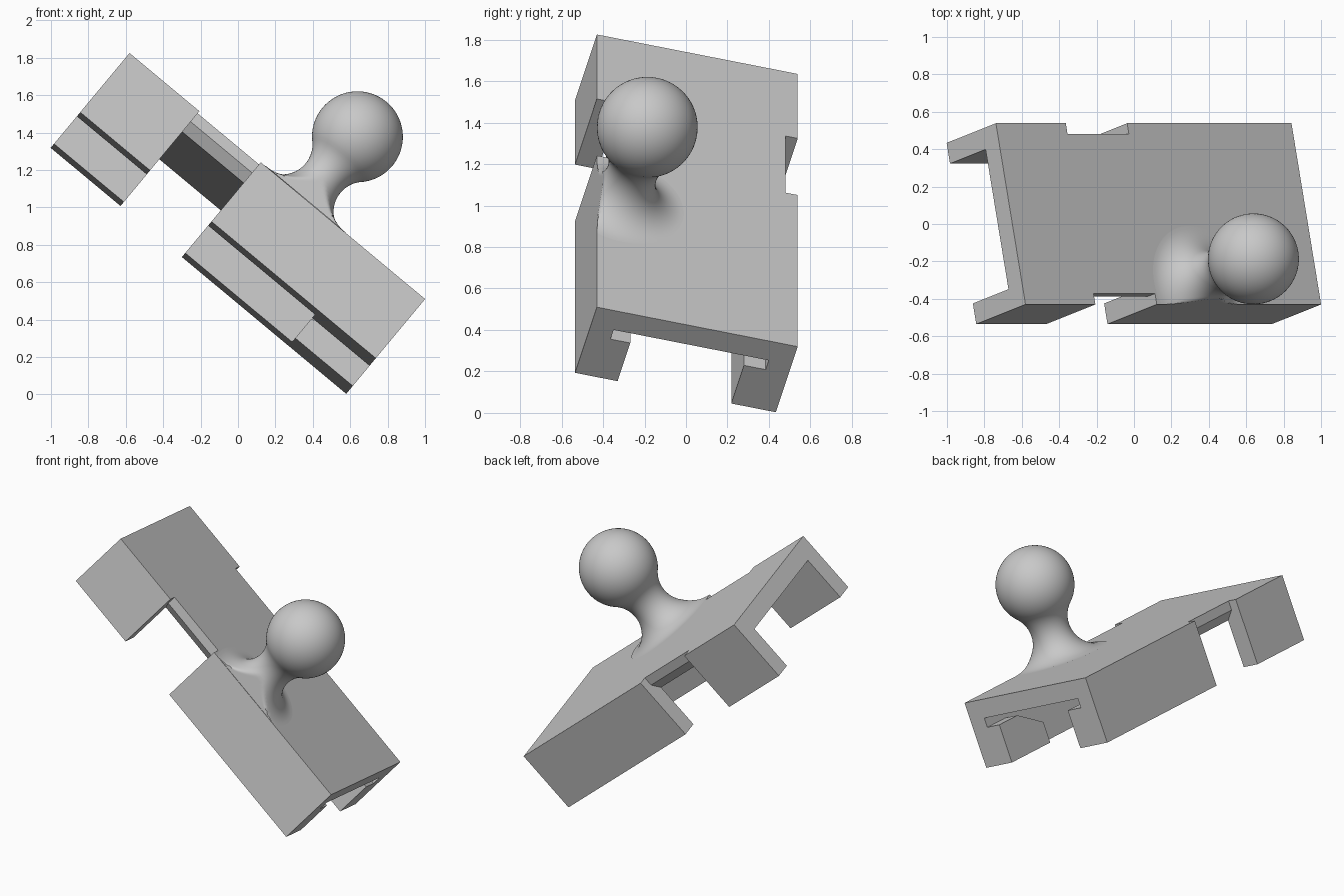
import bpy, bmesh, math
from mathutils import Matrix, Vector

cube = bpy.data.objects.get("Cube")
if cube:
    bpy.data.objects.remove(cube, do_unlink=True)

# One plain grey finish
grey = bpy.data.materials.new("plain_grey")
grey.use_nodes = True
GREY = (0.58, 0.58, 0.58, 1)
grey.diffuse_color = GREY
grey.node_tree.nodes["Principled BSDF"].inputs["Base Color"].default_value = GREY

# Tilted frame of the bracket: u along, v across to the back, n up out of the plate
corner = Vector((-0.58, -0.43, 1.825))
u = Vector((0.7687, 0, -0.6397)).normalized()
v = Vector((-0.154, 0.969, -0.194))
v = (v - u * v.dot(u)).normalized()
n = u.cross(v)
FRAME = Matrix.Translation(corner) @ Matrix((u, v, n)).transposed().to_4x4()

LENGTH, WIDTH, DEPTH = 2.056, 1.0, 0.425
WALL, PLATE = 0.114, 0.118


def finish(name, bm):
    bmesh.ops.recalc_face_normals(bm, faces=bm.faces)
    bm.transform(FRAME)
    mesh = bpy.data.meshes.new(name)
    bm.to_mesh(mesh)
    bm.free()
    mesh.materials.append(grey)
    obj = bpy.data.objects.new(name, mesh)
    bpy.context.collection.objects.link(obj)
    return obj


def prism(name, points, place, start, end):
    """Extrude a flat outline; place(p, q, t) gives its local position."""
    bm = bmesh.new()
    rings = [[bm.verts.new(place(p, q, t)) for p, q in points] for t in (start, end)]
    for ring in rings:
        bm.faces.new(ring)
    for i in range(len(points)):
        j = (i + 1) % len(points)
        bm.faces.new((rings[0][i], rings[0][j], rings[1][j], rings[1][i]))
    return finish(name, bm)


def along(p, q, t):
    return (t, p, q)


# Channel body: top plate with two side walls
outline = [(0, 0), (WIDTH, 0), (WIDTH, -DEPTH), (WIDTH - WALL, -DEPTH),
           (WIDTH - WALL, -PLATE), (WALL, -PLATE), (WALL, -DEPTH), (0, -DEPTH)]
body = prism("channel_body", outline, along, 0, LENGTH)

# Gap through each wall, leaving a bevelled plate edge
gap = [(-0.1, 0.1), (0.06, 0.1), (0.06, -0.06), (WALL, -PLATE - 0.001),
       (0.2, -PLATE - 0.001), (0.2, -0.6), (-0.1, -0.6)]
for mirrored in (False, True):
    pts = [(WIDTH - p if mirrored else p, q) for p, q in gap]
    cutter = prism("gap_cutter", pts, along, 0.486, 0.913)
    cutter.hide_render = True
    mod = body.modifiers.new("gap", 'BOOLEAN')
    mod.operation, mod.solver, mod.object = 'DIFFERENCE', 'EXACT', cutter
    bpy.context.view_layer.objects.active = body
    bpy.ops.object.modifier_apply(modifier=mod.name)
    bpy.data.objects.remove(cutter, do_unlink=True)

# Retaining lips inside the walls at the low end, with a sloped rear corner
lip = [(LENGTH, -0.178), (LENGTH, -DEPTH), (LENGTH - 0.4, -DEPTH),
       (LENGTH - 0.4, -0.29), (LENGTH - 0.19, -0.178)]
for name, a, b in (("front_lip", WALL, 0.212), ("back_lip", 0.778, WIDTH - WALL)):
    prism(name, lip, lambda p, q, t: (p, t, q), a, b)

# Ball knob: flared neck running into a sphere, turned about the n axis
KNOB_U, KNOB_V, BALL_N, BALL_R = 1.223, 0.128, 0.482, 0.243
FLARE_R, FLARE_N, FILLET = 0.305, 0.185, 0.183
join = math.atan2(BALL_N - FLARE_N, -FLARE_R)
profile = []
for i in range(25):
    a = 1.5 * math.pi + (join - 1.5 * math.pi) * i / 24
    profile.append((FLARE_R + FILLET * math.cos(a), FLARE_N + FILLET * math.sin(a)))
low = join - math.pi
for i in range(1, 33):
    a = low + (math.pi / 2 - low) * i / 32
    profile.append((BALL_R * math.cos(a), BALL_N + BALL_R * math.sin(a)))

bm = bmesh.new()
verts = [bm.verts.new((KNOB_U + r, KNOB_V, h)) for r, h in profile]
edges = [bm.edges.new(pair) for pair in zip(verts, verts[1:])]
bmesh.ops.spin(bm, geom=verts + edges, cent=(KNOB_U, KNOB_V, 0), axis=(0, 0, 1),
               angle=2 * math.pi, steps=72)
bmesh.ops.remove_doubles(bm, verts=bm.verts, dist=0.0004)
# Trim the flare flush with the front wall
for vert in bm.verts:
    if vert.co.z < FLARE_N + 0.01 and vert.co.y < 0:
        vert.co.y = 0
knob = finish("ball_knob", bm)

bpy.ops.object.select_all(action='DESELECT')
knob.select_set(True)
bpy.context.view_layer.objects.active = knob
bpy.ops.object.shade_smooth_by_angle(angle=math.radians(35))
